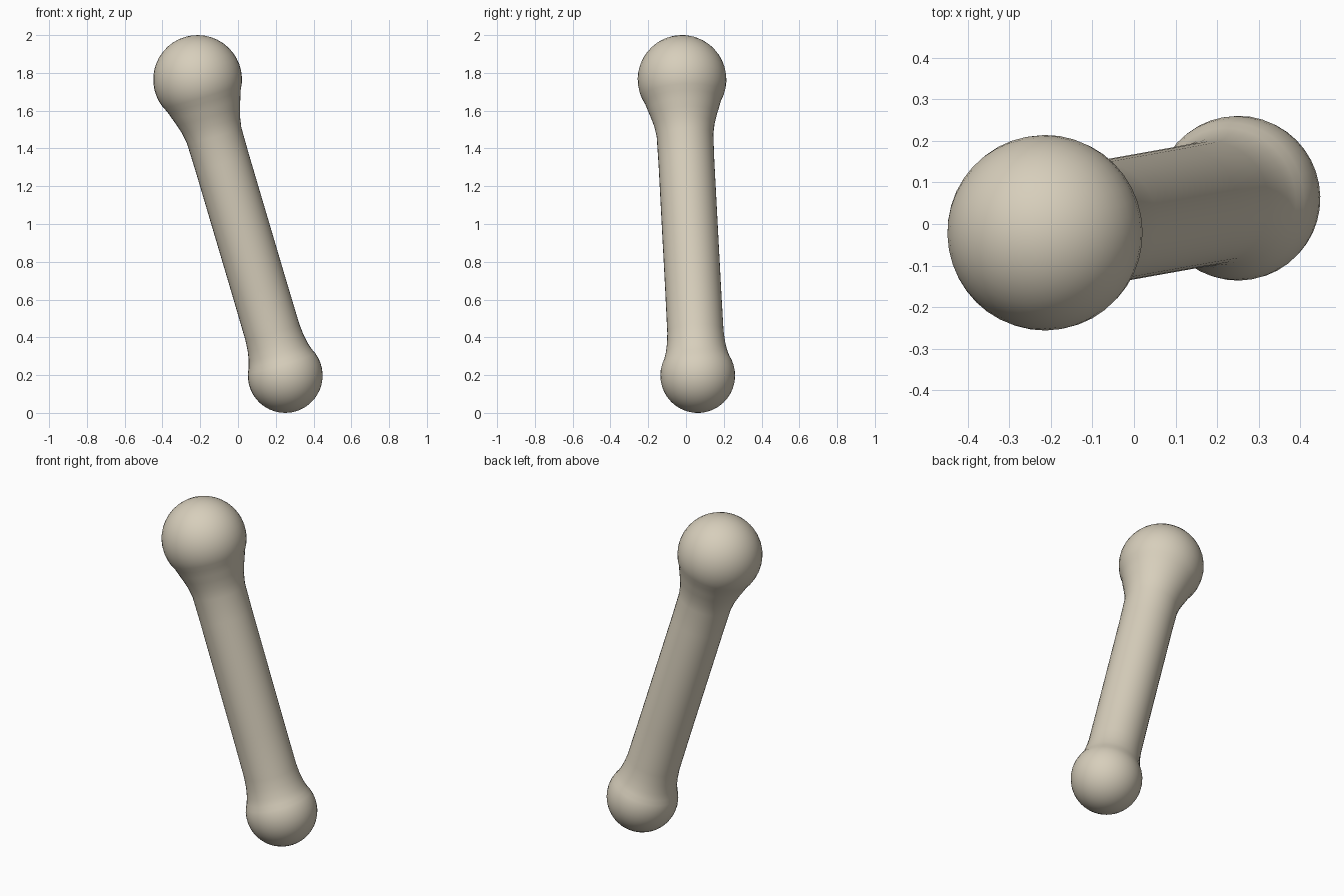
import bpy, bmesh, math
from mathutils import Vector

if "Cube" in bpy.data.objects:
    bpy.data.objects.remove(bpy.data.objects["Cube"])

SEGMENTS = 40
top, r_top = Vector((-0.214, -0.021, 1.765)), 0.235
bottom, r_bottom = Vector((0.25, 0.062, 0.198)), 0.198
axis = top - bottom
length = axis.length


def arc(radius, end, steps=14):
    """Ball profile from its pole to where the neck begins."""
    limit = math.pi - math.acos(end / radius)
    return [(-radius * math.cos(limit * i / steps), radius * math.sin(limit * i / steps))
            for i in range(1, steps + 1)]


# Half profile (distance along the shaft, radius), balls flow into the shaft
lower = arc(r_bottom, 0.095) + [(0.13, 0.163), (0.18, 0.154), (0.24, 0.149)]
upper = arc(r_top, 0.12) + [(0.16, 0.189), (0.20, 0.175), (0.25, 0.160), (0.31, 0.150)]
middle = [(length * f, 0.148) for f in (0.3, 0.45, 0.6, 0.72)]
profile = lower + middle + [(length - d, r) for d, r in reversed(upper)]

# Revolve the profile
bm = bmesh.new()
rings = []
for z, r in profile:
    rings.append([bm.verts.new((r * math.cos(2 * math.pi * i / SEGMENTS),
                                r * math.sin(2 * math.pi * i / SEGMENTS), z))
                  for i in range(SEGMENTS)])
for a, b in zip(rings, rings[1:]):
    for i in range(SEGMENTS):
        j = (i + 1) % SEGMENTS
        bm.faces.new((a[i], a[j], b[j], b[i]))
# Close both poles
low_pole = bm.verts.new((0, 0, -r_bottom))
high_pole = bm.verts.new((0, 0, length + r_top))
for i in range(SEGMENTS):
    j = (i + 1) % SEGMENTS
    bm.faces.new((low_pole, rings[0][j], rings[0][i]))
    bm.faces.new((high_pole, rings[-1][i], rings[-1][j]))
bmesh.ops.recalc_face_normals(bm, faces=bm.faces)
for f in bm.faces:
    f.smooth = True

mesh = bpy.data.meshes.new("bone")
bm.to_mesh(mesh)
bm.free()

# Place the bone along its tilted axis
bone = bpy.data.objects.new("bone", mesh)
bpy.context.collection.objects.link(bone)
bone.location = bottom
bone.rotation_mode = 'QUATERNION'
bone.rotation_quaternion = axis.to_track_quat('Z', 'Y')

ivory = bpy.data.materials.new("ivory")
ivory.diffuse_color = (0.68, 0.62, 0.50, 1)
ivory.use_nodes = True
ivory.node_tree.nodes["Principled BSDF"].inputs["Base Color"].default_value = ivory.diffuse_color
mesh.materials.append(ivory)
